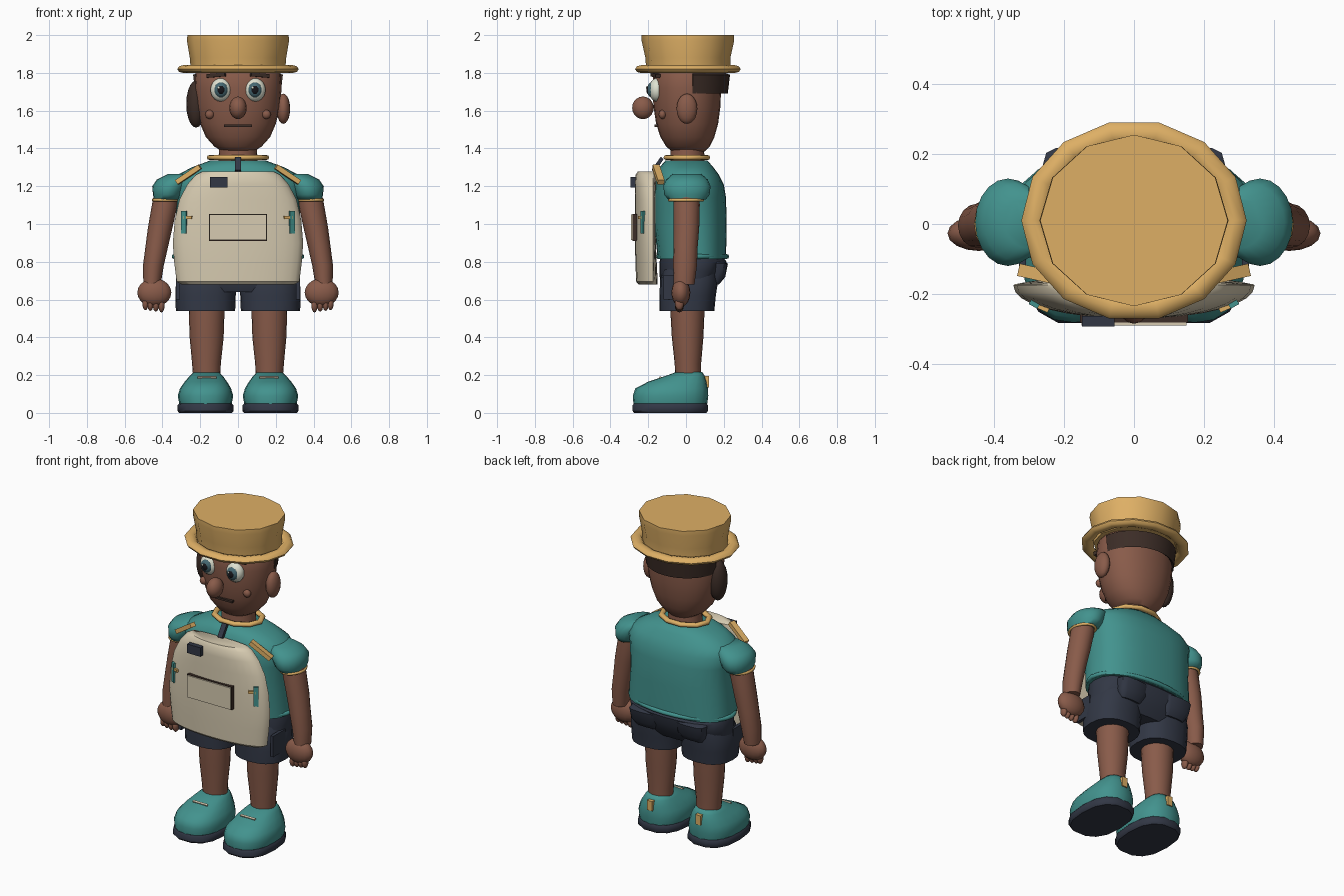
import bpy, bmesh, math
from mathutils import Vector

def material(name, r, g, b):
    m = bpy.data.materials.new(name)
    m.diffuse_color = (r, g, b, 1)
    return m

SKIN = material("brown skin", 0.25, 0.105, 0.068)
GOLD = material("gold cloth", 0.73, 0.43, 0.13)
TEAL = material("teal cloth", 0.055, 0.29, 0.27)
CREAM = material("cream cloth", 0.68, 0.60, 0.44)
NAVY = material("navy cloth", 0.032, 0.039, 0.06)
HAIR = material("dark brown hair", 0.045, 0.026, 0.02)
WHITE = material("eye white", 0.74, 0.76, 0.64)
IRIS = material("slate iris", 0.06, 0.14, 0.17)
BLACK = material("black", 0.008, 0.008, 0.011)

def finish(name, bm, mat, angle=40):
    bmesh.ops.recalc_face_normals(bm, faces=bm.faces)
    me = bpy.data.meshes.new(name)
    bm.to_mesh(me)
    bm.free()
    ob = bpy.data.objects.new(name, me)
    bpy.context.collection.objects.link(ob)
    me.materials.append(mat)
    bpy.ops.object.select_all(action='DESELECT')
    ob.select_set(True)
    bpy.context.view_layer.objects.active = ob
    bpy.ops.object.shade_smooth_by_angle(angle=math.radians(angle))
    return ob

def spow(v, n):
    return math.copysign(abs(v) ** (2 / n), v)

def loft(name, rows, mat, n=2, segs=20, mid=None, angle=40):
    """Stack oval rings; each row is z, centre x, radius x, front y, back y."""
    bm = bmesh.new()
    rings = []
    for z, cx, rx, yf, yb in rows:
        ym = (yf + yb) / 2 if mid is None else mid
        ring = []
        for i in range(segs):
            a = 2 * math.pi * i / segs
            s = spow(math.sin(a), n)
            y = ym + s * ((yb - ym) if s > 0 else (ym - yf))
            ring.append(bm.verts.new((cx + rx * spow(math.cos(a), n), y, z)))
        rings.append(ring)
    for a, b in zip(rings, rings[1:]):
        for i in range(segs):
            j = (i + 1) % segs
            bm.faces.new((a[i], a[j], b[j], b[i]))
    bm.faces.new(rings[0])
    bm.faces.new(rings[-1])
    return finish(name, bm, mat, angle)

def ball(name, loc, size, mat, u=16, v=10):
    bm = bmesh.new()
    bmesh.ops.create_uvsphere(bm, u_segments=u, v_segments=v, radius=1)
    for p in bm.verts:
        p.co = Vector(loc) + Vector([a * b for a, b in zip(p.co, size)])
    return finish(name, bm, mat, 60)

def box(name, loc, size, mat, rot=(0, 0, 0)):
    bm = bmesh.new()
    bmesh.ops.create_cube(bm, size=1)
    bmesh.ops.scale(bm, vec=size, verts=bm.verts)
    ob = finish(name, bm, mat, 30)
    ob.location = loc
    ob.rotation_euler = rot
    return ob

def ring(name, loc, rx, ry, t, mat, segs=16, tz=None):
    """Oval band with a round section."""
    bm = bmesh.new()
    tz = tz or t
    k = 8
    g = [[bm.verts.new((loc[0] + (rx + t * math.cos(b)) * math.cos(a),
                        loc[1] + (ry + t * math.cos(b)) * math.sin(a),
                        loc[2] + tz * math.sin(b)))
          for b in [2 * math.pi * j / k for j in range(k)]]
         for a in [2 * math.pi * i / segs for i in range(segs)]]
    for i in range(segs):
        for j in range(k):
            i2, j2 = (i + 1) % segs, (j + 1) % k
            bm.faces.new((g[i][j], g[i2][j], g[i2][j2], g[i][j2]))
    return finish(name, bm, mat, 60)

# Hat
loft("hat_crown", [(1.81, 0, .25, -.21, .235), (1.88, 0, .255, -.215, .235),
                   (1.97, 0, .27, -.235, .255), (2.0, 0, .268, -.235, .255)],
     GOLD, segs=12, angle=50)
ring("hat_brim", (0, .01, 1.82), .288, .253, .034, GOLD, segs=14, tz=.021)

# Head, neck and ears
loft("head", [(1.385, 0, .085, -.075, .10), (1.41, 0, .125, -.105, .125),
              (1.46, 0, .17, -.135, .15), (1.53, 0, .20, -.158, .17),
              (1.62, 0, .222, -.172, .182), (1.72, 0, .231, -.178, .186),
              (1.80, 0, .225, -.172, .182), (1.84, 0, .2, -.15, .17)], SKIN, n=2.15, segs=24)
loft("neck", [(1.30, 0, .105, -.085, .10), (1.41, 0, .10, -.08, .095)], SKIN)
ball("ear", (.24, .005, 1.61), (.036, .055, .08), SKIN)
ball("side_hair", (-.222, .0, 1.635), (.052, .06, .125), HAIR)
ball("nose", (0, -.228, 1.615), (.046, .057, .06), SKIN)

# Band of hair round the back of the head
bm = bmesh.new()
cols = []
for i in range(17):
    a = math.radians(8 + 164 * i / 16)
    cols.append([bm.verts.new((r * math.cos(a), .005 + (r - .012) * math.sin(a), z))
                 for r, z in ((.215, 1.70), (.228, 1.69), (.240, 1.79), (.215, 1.80))])
for a, b in zip(cols, cols[1:]):
    for j in range(4):
        k = (j + 1) % 4
        bm.faces.new((a[j], b[j], b[k], a[k]))
bm.faces.new(cols[0])
bm.faces.new(cols[-1])
finish("back_hair", bm, HAIR)

# Face details
box("mouth", (0, -.158, 1.52), (.15, .02, .012), HAIR)
for s in (-1, 1):
    ball("eye", (s * .09, -.155, 1.71), (.056, .042, .062), WHITE)
    ball("iris", (s * .09, -.18, 1.71), (.037, .026, .041), IRIS)
    ball("pupil", (s * .09, -.196, 1.71), (.021, .014, .024), BLACK)
    ball("glint", (s * .09 - .012, -.207, 1.722), (.007, .005, .007), WHITE, 8, 6)
    box("eyebrow", (s * .115, -.162, 1.788), (.10, .025, .02), HAIR, (0, s * .08, s * .28))
    ball("cheek", (s * .15, -.125, 1.58), (.024, .02, .024), SKIN, 12, 8)

# Shirt
loft("shirt", [(.815, 0, .335, -.15, .212), (1.0, 0, .325, -.168, .215),
               (1.14, 0, .33, -.17, .212), (1.21, 0, .345, -.165, .20),
               (1.26, 0, .32, -.155, .175), (1.30, 0, .245, -.14, .145),
               (1.335, 0, .15, -.11, .115)], TEAL, n=2.5, segs=28, angle=60)
ring("shirt_hem", (0, .035, .828), .338, .18, .013, TEAL, segs=28)
ring("collar", (0, .005, 1.352), .148, .112, .018, GOLD, segs=10, tz=.014)
box("placket", (0, -.15, 1.315), (.032, .02, .085), NAVY, (-.6, 0, 0))

# Shorts
loft("shorts_seat", [(.64, 0, .25, -.12, .14), (.69, 0, .325, -.138, .175),
                     (.75, 0, .325, -.14, .205), (.80, 0, .325, -.14, .215),
                     (.825, 0, .315, -.135, .195)], NAVY, n=2.4, segs=24)

for s in (-1, 1):
    # Sleeve and arm
    loft("sleeve", [(1.13, s * .375, .07, -.095, .105), (1.155, s * .37, .08, -.115, .125),
                    (1.20, s * .36, .094, -.12, .13), (1.235, s * .335, .095, -.105, .115),
                    (1.265, s * .30, .07, -.07, .08)], TEAL, angle=60)
    ring("sleeve_cuff", (s * .383, .0, 1.127), .066, .088, .008, GOLD, segs=16)
    loft("arm", [(1.17, s * .38, .062, -.062, .07), (1.10, s * .388, .068, -.067, .073),
                 (.98, s * .412, .065, -.066, .07), (.88, s * .43, .06, -.067, .062),
                 (.78, s * .448, .055, -.068, .058), (.68, s * .455, .046, -.065, .045)],
         SKIN, segs=16)
    ball("hand", (s * .443, -.027, .637), (.09, .05, .075), SKIN)
    for i, x in enumerate((.405, .435, .464, .49)):
        ball("finger", (s * x, -.035, .568 + .004 * i), (.017, .024, .036), SKIN, 10, 8)
    # Trouser leg, side pocket and leg
    loft("shorts_leg", [(.54, s * .172, .157, -.14, .15), (.62, s * .172, .16, -.14, .158),
                        (.70, s * .168, .16, -.138, .17), (.76, s * .16, .14, -.12, .17)],
         NAVY, n=2.4, segs=20)
    box("shorts_pocket", (s * .318, -.06, .665), (.02, .12, .13), NAVY)
    loft("back_pocket", [(.68, s * .16, .07, .12, .175), (.72, s * .16, .09, .12, .208),
                         (.79, s * .16, .10, .12, .222), (.80, s * .16, .09, .12, .20)],
         NAVY, n=3, segs=12)
    loft("leg", [(.15, s * .165, .07, -.055, .08), (.26, s * .167, .076, -.06, .08),
                 (.40, s * .166, .09, -.075, .092), (.58, s * .166, .096, -.085, .10)], SKIN)
    # Shoe, sole, lace and heel tab
    loft("shoe", [(.045, s * .172, .138, -.278, .112), (.09, s * .172, .147, -.282, .118),
                  (.13, s * .172, .135, -.268, .116), (.165, s * .17, .112, -.20, .11),
                  (.195, s * .168, .088, -.11, .10), (.217, s * .167, .066, -.05, .085)],
         TEAL, n=2.4, segs=20, angle=60)
    loft("sole", [(0, s * .172, .14, -.278, .112), (.01, s * .172, .148, -.287, .12),
                  (.04, s * .172, .148, -.287, .12), (.05, s * .172, .14, -.28, .113)],
         NAVY, n=2.5, segs=14)
    box("lace", (s * .165, -.137, .188), (.10, .012, .008), CREAM, (.4, 0, 0))
    box("heel_tab", (s * .167, .108, .165), (.036, .026, .06), GOLD)
    # Shoulder strap and pack tags
    box("strap", (s * .262, -.146, 1.262), (.15, .036, .026), GOLD, (0, s * .58, s * .22))
    box("pack_tag", (s * .28, -.22, 1.01), (.028, .035, .12), TEAL, (0, 0, s * .5))
    box("pack_toggle", (s * .265, -.238, 1.035), (.045, .014, .016), GOLD, (0, 0, s * .4))

# Chest pack
loft("chest_pack", [(.68, 0, .30, -.25, -.15), (.695, 0, .325, -.264, -.15),
                    (.80, 0, .338, -.268, -.155), (.90, 0, .345, -.27, -.16),
                    (1.02, 0, .335, -.27, -.16), (1.13, 0, .31, -.27, -.16),
                    (1.21, 0, .268, -.27, -.158), (1.26, 0, .225, -.267, -.155),
                    (1.278, 0, .19, -.255, -.155)], CREAM, n=2.1, segs=32, mid=-.175)
box("pack_pocket", (0, -.268, .982), (.30, .044, .136), CREAM)
box("pocket_seam", (0, -.262, .982), (.308, .04, .144), HAIR)
box("pack_patch", (-.102, -.278, 1.22), (.092, .03, .056), NAVY)
